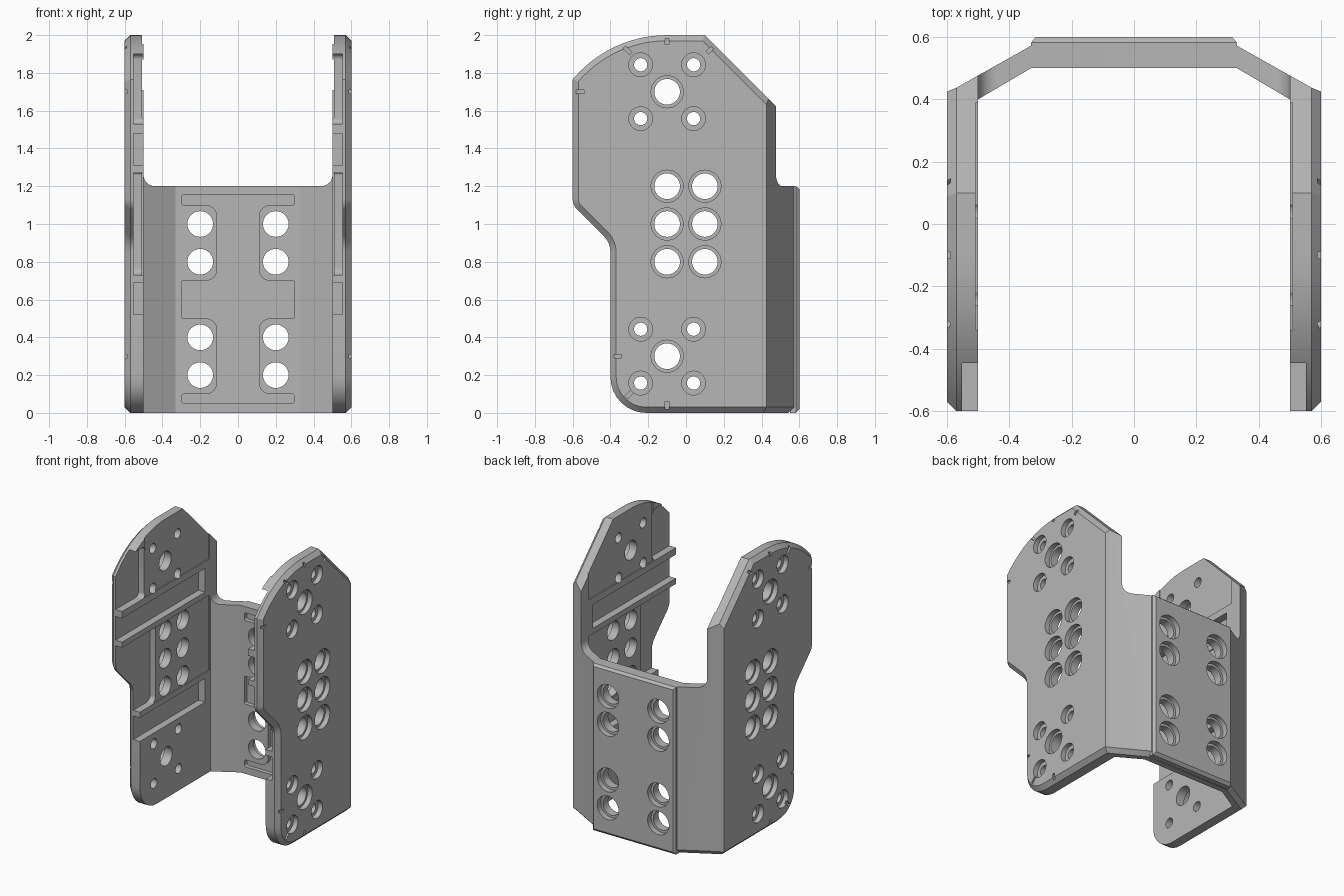
import bpy
import bmesh
from math import atan2, cos, pi, radians, sin, tan
from mathutils import Vector

if "Cube" in bpy.data.objects:
    bpy.data.objects.remove(bpy.data.objects["Cube"], do_unlink=True)

grey = bpy.data.materials.new("plain grey")
grey.use_nodes = True
grey.diffuse_color = (0.47, 0.47, 0.47, 1)
grey.node_tree.nodes["Principled BSDF"].inputs["Base Color"].default_value = grey.diffuse_color


# Helpers: 2D outlines
def rounded(corners, steps=8):
    """Outline from (a, b, radius) corners, with true tangent arcs."""
    out = []
    for i, (a, b, r) in enumerate(corners):
        p = Vector((a, b))
        if r == 0:
            out.append(p)
            continue
        u = (Vector(corners[i - 1][:2]) - p).normalized()
        v = (Vector(corners[(i + 1) % len(corners)][:2]) - p).normalized()
        half = u.angle(v) / 2
        centre = p + (u + v).normalized() * r / sin(half)
        start = p + u * r / tan(half) - centre
        end = p + v * r / tan(half) - centre
        sweep = start.angle(end)
        for k in range(steps + 1):
            t = k / steps
            out.append(centre + (start * sin((1 - t) * sweep) + end * sin(t * sweep)) / sin(sweep))
    return out


def inset(poly, d):
    """Move every edge of a clockwise outline inwards by d."""
    out = []
    for i, p in enumerate(poly):
        e = (p - poly[i - 1]).normalized()
        f = (poly[(i + 1) % len(poly)] - p).normalized()
        n, m = Vector((e.y, -e.x)), Vector((f.y, -f.x))
        out.append(p + (n + m) * d / (1 + n.dot(m)))
    return out


def circle(a, b, r, n=32):
    return [Vector((a + r * cos(2 * pi * k / n), b + r * sin(2 * pi * k / n))) for k in range(n)]


def rect(a0, a1, b0, b1):
    return [Vector(p) for p in ((a0, b0), (a1, b0), (a1, b1), (a0, b1))]


# Helpers: solids
def loft(bm, axis, rings):
    """Closed solid through (height, outline) rings along an axis."""
    place = {"x": lambda h, p: (h, p[0], p[1]),
             "y": lambda h, p: (p[0], h, p[1]),
             "z": lambda h, p: (p[0], p[1], h)}[axis]
    loops = [[bm.verts.new(place(h, p)) for p in poly] for h, poly in rings]
    for low, high in zip(loops, loops[1:]):
        for i in range(len(low)):
            bm.faces.new((low[i - 1], low[i], high[i], high[i - 1]))
    bm.faces.new(loops[0])
    bm.faces.new(loops[-1])


def make(name, solids):
    bm = bmesh.new()
    for axis, rings in solids:
        loft(bm, axis, rings)
    bmesh.ops.recalc_face_normals(bm, faces=bm.faces[:])
    mesh = bpy.data.meshes.new(name)
    bm.to_mesh(mesh)
    bm.free()
    mesh.materials.append(grey)
    obj = bpy.data.objects.new(name, mesh)
    bpy.context.collection.objects.link(obj)
    return obj


def apply(obj):
    deps = bpy.context.evaluated_depsgraph_get()
    mesh = bpy.data.meshes.new_from_object(obj.evaluated_get(deps))
    obj.modifiers.clear()
    obj.data = mesh


def combine(obj, solids, operation="DIFFERENCE"):
    tool = make("cutter", solids)
    tool.hide_render = True
    mod = obj.modifiers.new("cut", "BOOLEAN")
    mod.operation, mod.solver, mod.object = operation, "EXACT", tool
    apply(obj)
    bpy.data.objects.remove(tool, do_unlink=True)


def both(solids):
    """Repeat x-axis solids on both side plates."""
    return [("x", [(s * h, poly) for h, poly in rings]) for s in (1, -1) for _, rings in solids]


# Channel body: plan outline with a bottom chamfer along the back
half = [(0.7, -0.7), (0.7, 0.385), (0.57, 0.437), (0.33, 0.572)]
plan = half + [(-x, y) for x, y in reversed(half)]
low = [(x, y - 0.06 if y > 0 else y) for x, y in plan]
body = make("bracket_body", [("z", [(-0.03, low), (0.03, plan), (2.1, plan)])])

# Side outline with chamfered outer edges
begin = atan2(0.415, -0.5)
arc = [(-0.1 + 0.65 * cos(t), 1.35 + 0.65 * sin(t), 0)
       for t in (begin + (pi / 2 - begin) * k / 12 for k in range(13))]
side = rounded([(0.8, 0, 0), (-0.4, 0, 0.19), (-0.4, 0.9, 0.12), (-0.6, 1.1, 0.08)]
               + arc + [(0.1, 2, 0), (0.8, 1.3, 0)])
small = inset(side, 0.03)
combine(body, [("x", [(-0.6, small), (-0.57, side), (0.57, side), (0.6, small)])], "INTERSECT")

# Hollow inside and the open upper back
inner = [(-0.5, -0.8), (0.5, -0.8), (0.5, 0.4), (0.33, 0.5), (-0.33, 0.5), (-0.5, 0.4)]
combine(body, [("z", [(-0.2, inner), (2.2, inner)])])
opening = rounded([(-0.5, 1.2, 0.06), (0.5, 1.2, 0.06), (0.5, 2.3, 0), (-0.5, 2.3, 0)])
combine(body, [("y", [(-0.9, opening), (0.8, opening)])])

# Shallow recesses that leave the guide ribs standing
recesses = [rect(-0.34, 0.39, 1.53, 2.1), rect(-0.3, 0.39, 0.73, 1.27)]
combine(body, both([("x", [(0.45, p), (0.508, p)]) for p in recesses]))

# Deep front pockets and the two long channels
pockets = [
    rounded([(-0.8, 1.53, 0), (-0.34, 1.53, 0.03), (-0.34, 1.9, 0.03), (-0.8, 1.9, 0)]),
    rounded([(-0.8, 0.73, 0), (-0.21, 0.73, 0.04), (-0.21, 1.27, 0.01), (-0.8, 1.27, 0)]),
    rect(-0.8, 0.34, 1.31, 1.48),
    rect(-0.8, 0.34, 0.52, 0.69),
]
combine(body, both([("x", [(0.44, p), (0.552, p)]) for p in pockets]))

# Counterbored holes in the side plates
large = [(y, z) for y in (-0.1, 0.1) for z in (0.8, 1.0, 1.2)] + [(-0.1, 1.7), (-0.1, 0.3)]
little = [(y, z + dz) for y in (-0.24, 0.04) for z in (0.3, 1.7) for dz in (-0.142, 0.143)]
holes = []
for spots, r, rim in ((large, 0.068, 0.085), (little, 0.035, 0.063)):
    for y, z in spots:
        bore, wide = circle(y, z, r), circle(y, z, rim)
        holes.append(("x", [(0.43, bore), (0.565, bore), (0.565, wide), (0.65, wide)]))
combine(body, both(holes))

# Small alignment notches around the rim
notches = []
for y, z, turn in ((-0.1, 1.975, 90), (-0.565, 1.7, 0), (-0.365, 0.3, 0), (-0.1, 0.035, 90),
                   (-0.31, 1.92, 135), (0.13, 1.925, 45), (-0.3, 0.1, 45)):
    u = Vector((cos(radians(turn)), sin(radians(turn))))
    v = Vector((-u.y, u.x)) * 0.01
    c, u = Vector((y, z)), u * 0.024
    box = [c + u + v, c - u + v, c - u - v, c + u - v]
    notches.append(("x", [(0.588, box), (0.65, box)]))
combine(body, both(notches))

# Recess on the inside of the back wall
right = [(0.3, 1.155, 0.015), (0.3, 1.1, 0.015), (0.11, 1.1, 0.06), (0.11, 0.7, 0.06),
         (0.3, 0.7, 0.01), (0.3, 0.5, 0.01), (0.11, 0.5, 0.06), (0.11, 0.1, 0.06),
         (0.3, 0.1, 0.015), (0.3, 0.05, 0.015)]
web = rounded(right + [(-x, z, r) for x, z, r in reversed(right)])
combine(body, [("y", [(0.4, web), (0.53, web)])])

# Raised back pad with softened edges
block = rect(-0.33, 0.33, 0, 1.2)
trim = rect(-0.315, 0.315, 0.02, 1.185)
pad = make("back_pad", [("y", [(0.55, block), (0.582, block), (0.6, trim)])])

# Counterbored holes through the back wall and pad
back_holes = []
for x in (-0.2, 0.2):
    for z in (0.2, 0.4, 0.8, 1.0):
        bore, wide = circle(x, z, 0.068), circle(x, z, 0.085)
        back_holes.append(("y", [(0.4, bore), (0.56, bore), (0.56, wide), (0.7, wide)]))
for part in (body, pad):
    combine(part, back_holes)

# Smooth shading with crisp edges
bpy.ops.object.select_all(action="DESELECT")
for part in (body, pad):
    part.select_set(True)
    bpy.context.view_layer.objects.active = part
bpy.ops.object.shade_smooth_by_angle(angle=radians(25))
